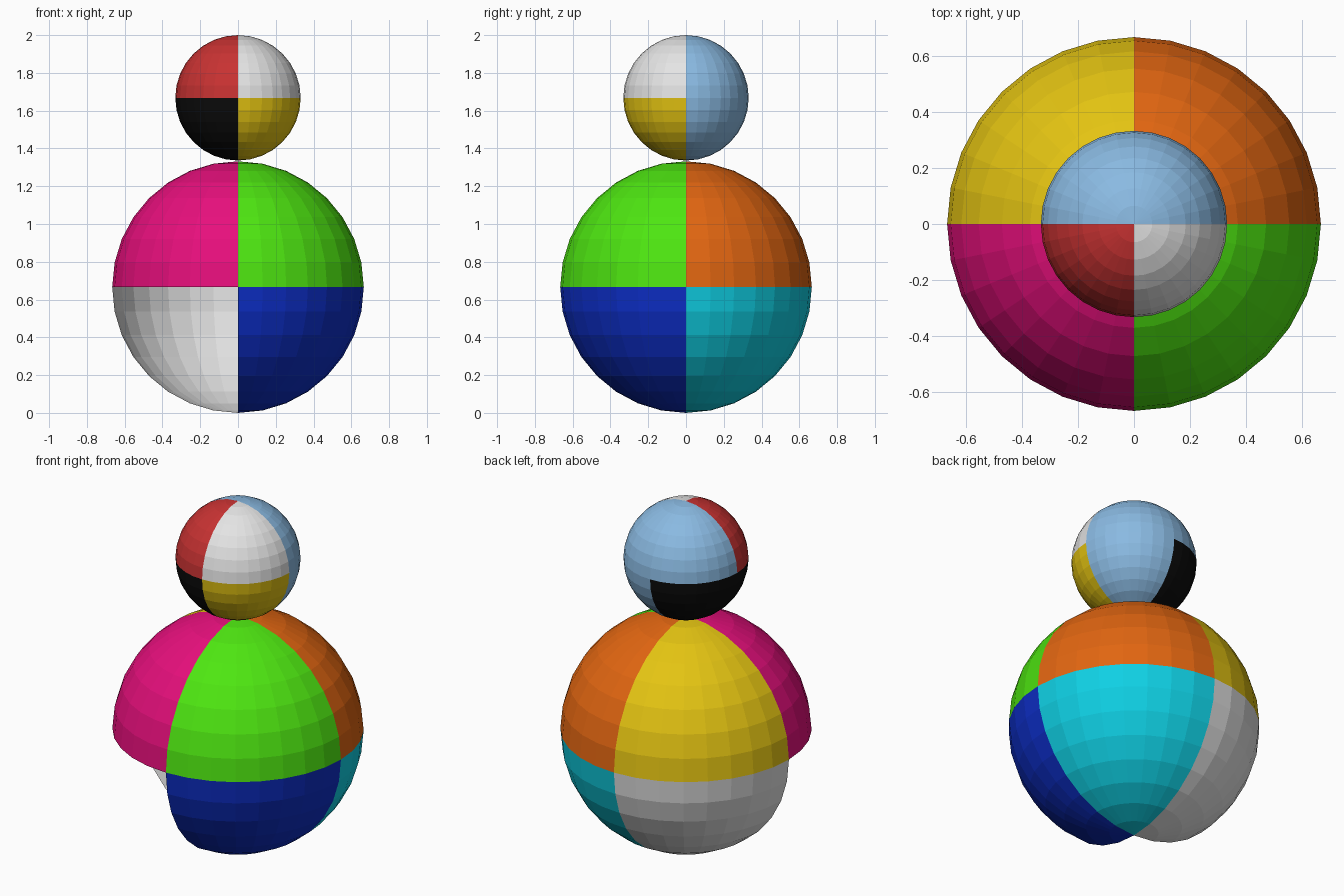
import bpy, bmesh
from mathutils import Matrix

if "Cube" in bpy.data.objects:
    bpy.data.objects.remove(bpy.data.objects["Cube"])


def linear(c):
    c /= 255
    return c / 12.92 if c <= 0.04045 else ((c + 0.055) / 1.055) ** 2.4


def material(name, rgb):
    m = bpy.data.materials.new(name)
    m.diffuse_color = (*[linear(c) for c in rgb], 1)
    m.use_nodes = True
    m.node_tree.nodes["Principled BSDF"].inputs["Base Color"].default_value = m.diffuse_color
    return m


MATS = {n: material(n, c) for n, c in {
    "red": (200, 50, 50), "white": (228, 228, 228), "black": (11, 11, 11),
    "yellow": (228, 196, 18), "light_blue": (138, 186, 226),
    "magenta": (232, 15, 125), "green": (78, 230, 17), "orange": (226, 102, 17),
    "blue": (13, 46, 200), "cyan": (15, 208, 228)}.items()}


def octant_ball(name, radius, z, colours):
    """Flat-shaded ball, one colour per octant; octants not listed are open.
    Keys are the signs of x, y, z (y '-' is the front)."""
    bm = bmesh.new()
    bmesh.ops.create_uvsphere(bm, u_segments=32, v_segments=16, radius=radius)
    names = sorted(set(colours.values()))
    gone = []
    for f in bm.faces:
        key = "".join("+" if v > 0 else "-" for v in f.calc_center_median())
        if key in colours:
            f.material_index = names.index(colours[key])
        else:
            gone.append(f)
    bmesh.ops.delete(bm, geom=gone, context='FACES')
    bmesh.ops.transform(bm, matrix=Matrix.Translation((0, 0, z)), verts=bm.verts)
    me = bpy.data.meshes.new(name)
    bm.to_mesh(me)
    bm.free()
    for n in names:
        me.materials.append(MATS[n])
    bpy.context.collection.objects.link(bpy.data.objects.new(name, me))


# Large lower ball, with the front-left lower octant missing (open shell)
octant_ball("lower_ball", 0.666, 0.666, {
    "--+": "magenta", "+-+": "green", "+++": "orange", "-++": "yellow",
    "+--": "blue", "++-": "cyan", "-+-": "white"})

# Small upper ball
octant_ball("upper_ball", 0.332, 1.668, {
    "--+": "red", "+-+": "white", "+++": "light_blue", "-++": "light_blue",
    "---": "black", "-+-": "black", "+--": "yellow", "++-": "light_blue"})
